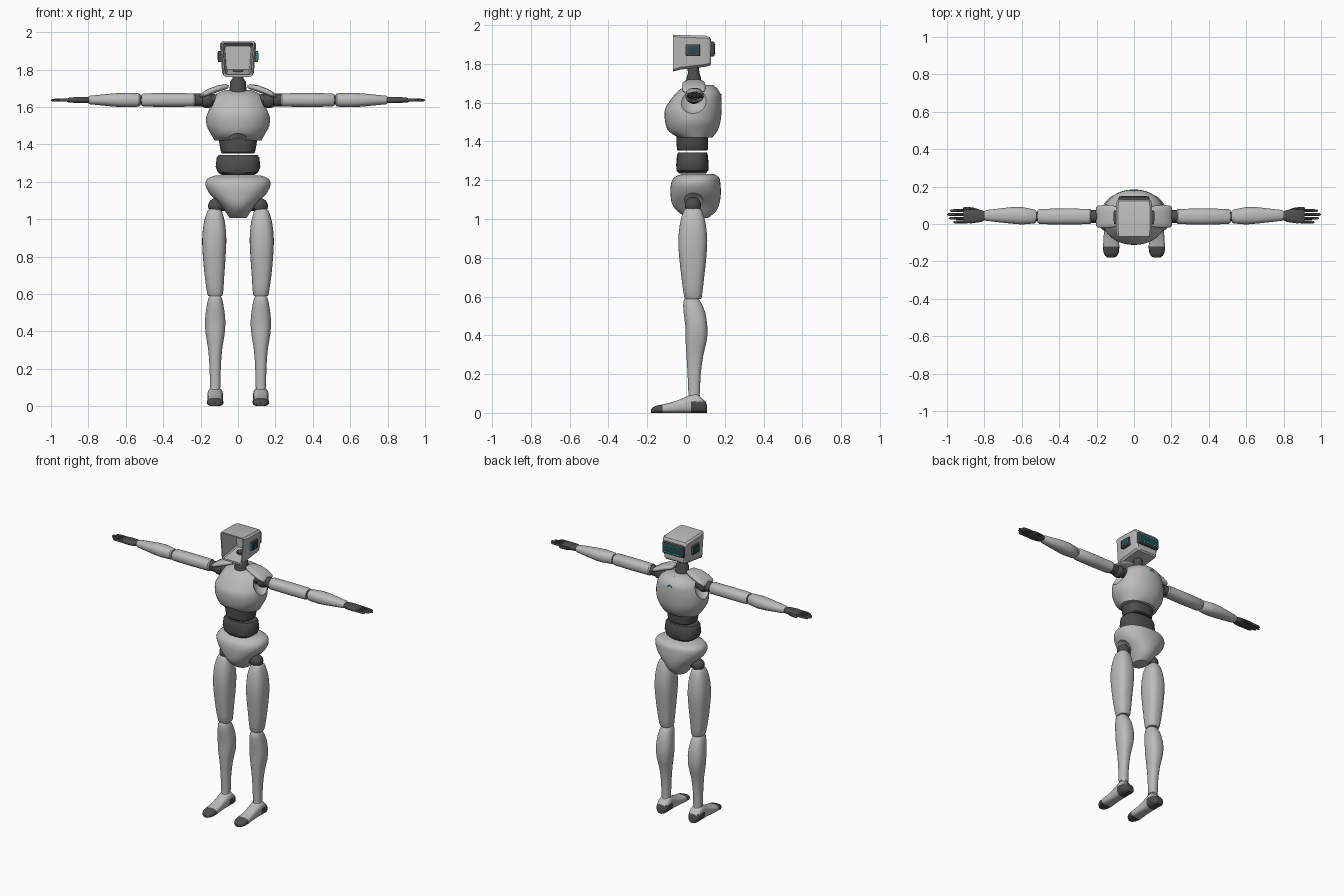
import bpy, bmesh, math
from mathutils import Vector

if "Cube" in bpy.data.objects:
    bpy.data.objects.remove(bpy.data.objects["Cube"])


def material(name, rgb):
    m = bpy.data.materials.new(name)
    m.diffuse_color = (*rgb, 1)
    m.use_nodes = True
    m.node_tree.nodes["Principled BSDF"].inputs["Base Color"].default_value = m.diffuse_color
    return m


SHELL = material("light grey shell", (0.50, 0.50, 0.50))
DARK = material("dark grey joint", (0.075, 0.075, 0.075))
GLASS = material("dark teal glass", (0.02, 0.07, 0.075))
CYAN = material("cyan light", (0.0, 0.55, 0.65))


def finish(name, bm, mat, angle=35):
    bmesh.ops.recalc_face_normals(bm, faces=bm.faces)
    me = bpy.data.meshes.new(name)
    bm.to_mesh(me)
    bm.free()
    ob = bpy.data.objects.new(name, me)
    bpy.context.collection.objects.link(ob)
    me.materials.append(mat)
    smooth(ob, angle)
    return ob


def smooth(ob, angle=35):
    bpy.ops.object.select_all(action='DESELECT')
    ob.select_set(True)
    bpy.context.view_layer.objects.active = ob
    bpy.ops.object.shade_smooth_by_angle(angle=math.radians(angle))


def spline(rings, steps):
    """Smooth in-between rings (Catmull-Rom)."""
    out = []
    for i in range(len(rings) - 1):
        a, b, c, d = (rings[max(i - 1, 0)], rings[i], rings[i + 1],
                      rings[min(i + 2, len(rings) - 1)])
        for k in range(steps):
            t = k / steps
            out.append([0.5 * (2 * q + (r - p) * t + (2 * p - 5 * q + 4 * r - s) * t * t
                               + (3 * q - p - 3 * r + s) * t ** 3)
                        for p, q, r, s in zip(a, b, c, d)])
    return out + [list(rings[-1])]


def skin(bm, loops, cap_start=True, cap_end=True):
    vs = [[bm.verts.new(p) for p in loop] for loop in loops]
    n = len(vs[0])
    for a, b in zip(vs, vs[1:]):
        for i in range(n):
            j = (i + 1) % n
            bm.faces.new((a[i], a[j], b[j], b[i]))
    if cap_start:
        bm.faces.new(vs[0])
    if cap_end:
        bm.faces.new(vs[-1])


def loft(name, axis, rings, mat, n=24, power=2, steps=1):
    """Rings of (position on axis, centre u, centre v, radius u, radius v)."""
    loops = []
    for t, cu, cv, ru, rv in (spline(rings, steps) if steps > 1 else rings):
        loop = []
        for i in range(n):
            a = math.tau * (i + 0.5) / n
            c, s = math.cos(a), math.sin(a)
            u = cu + ru * math.copysign(abs(c) ** (2 / power), c)
            v = cv + rv * math.copysign(abs(s) ** (2 / power), s)
            loop.append({'x': (t, u, v), 'y': (u, t, v), 'z': (u, v, t)}[axis])
        loops.append(loop)
    bm = bmesh.new()
    skin(bm, loops)
    return finish(name, bm, mat)


def ball(name, c, r, mat):
    bm = bmesh.new()
    bmesh.ops.create_uvsphere(bm, u_segments=32, v_segments=16, radius=r)
    bmesh.ops.translate(bm, vec=Vector(c), verts=bm.verts)
    return finish(name, bm, mat)


def box(name, c, size, mat, bevel=0.0):
    bm = bmesh.new()
    bmesh.ops.create_cube(bm, size=1)
    for v in bm.verts:
        v.co = Vector([v.co[i] * size[i] + c[i] for i in range(3)])
    if bevel:
        bmesh.ops.bevel(bm, geom=bm.edges[:], offset=bevel, segments=2, affect='EDGES', profile=0.5)
    return finish(name, bm, mat)


def carve(ob, c, r):
    """Cut a spherical socket out of a shell."""
    cutter = ball("socket_cutter", c, r, SHELL)
    cutter.hide_render = True
    mod = ob.modifiers.new("socket", 'BOOLEAN')
    mod.operation, mod.object, mod.solver = 'DIFFERENCE', cutter, 'EXACT'
    bpy.context.view_layer.objects.active = ob
    bpy.ops.object.modifier_apply(modifier=mod.name)
    bpy.data.objects.remove(cutter, do_unlink=True)
    smooth(ob)


# Chest shell, with arm sockets and an arch at the waist
chest = loft("chest", 'z', [
    (1.42, 0, .045, .125, .09), (1.45, 0, .035, .142, .125), (1.50, 0, .035, .168, .143),
    (1.56, 0, .037, .172, .147), (1.60, 0, .047, .162, .137), (1.64, 0, .06, .145, .12),
    (1.67, 0, .068, .115, .095), (1.69, 0, .08, .07, .06)], SHELL, 40, 2.1, 3)
for s in (-1, 1):
    carve(chest, (s * .195, .036, 1.625), .085)
carve(chest, (0, -.11, 1.365), .095)

# Waist bands
loft("upper_waist", 'z', [(1.352, 0, .033, .085, .074), (1.358, 0, .033, .091, .08),
                          (1.39, 0, .033, .098, .082), (1.435, 0, .033, .104, .082)], DARK, 32, 2.5)
loft("lower_waist", 'z', [(1.235, 0, .033, .085, .07), (1.25, 0, .033, .108, .082),
                          (1.28, 0, .033, .12, .084), (1.33, 0, .033, .114, .08),
                          (1.342, 0, .033, .105, .074)], DARK, 32, 2.5)

# Pelvis shell with leg sockets
pelvis = loft("pelvis", 'z', [
    (1.005, 0, .06, .045, .055), (1.04, 0, .055, .068, .10), (1.08, 0, .05, .10, .123),
    (1.13, 0, .05, .148, .13), (1.18, 0, .05, .174, .128), (1.215, 0, .055, .165, .115),
    (1.232, 0, .06, .125, .08)], SHELL, 40, 2.2, 3)
for s in (-1, 1):
    carve(pelvis, (s * .165, .036, 1.045), .09)

# Neck
loft("neck", 'z', [(1.66, 0, .04, .05, .05), (1.70, 0, .04, .045, .042),
                   (1.735, 0, .04, .042, .036), (1.75, 0, .04, .03, .03),
                   (1.80, 0, .035, .028, .03)], DARK)


# Head shell: chamfered box, hollow and open at the -y side
def head_ring(y, top, bottom, z0, z1, ch):
    half = [(bottom - ch, z0), (bottom, z0 + ch), (top, z1 - ch), (top - ch, z1)]
    return [(x, y, z) for x, z in half + [(-x, z) for x, z in reversed(half)]]


bm = bmesh.new()
skin(bm, [head_ring(.075, .07, .062, 1.80, 1.925, .008),
          head_ring(-.067, .082, .07, 1.772, 1.942, .006),
          head_ring(-.067, .089, .077, 1.76, 1.95, .008),
          head_ring(-.03, .097, .085, 1.77, 1.949, .012),
          head_ring(.10, .097, .085, 1.785, 1.945, .012),
          head_ring(.122, .092, .08, 1.79, 1.938, .012),
          head_ring(.13, .085, .072, 1.80, 1.925, .012)])
finish("head", bm, SHELL, 25)

# Visor with glass and light strips
box("visor_frame", (0, .133, 1.876), (.164, .03, .078), DARK, .008)
box("visor_glass", (0, .148, 1.876), (.14, .004, .052), GLASS)
for z in (1.853, 1.899):
    box("visor_light_strip", (0, .149, z), (.13, .004, .004), CYAN)

# Ear panels
for s in (-1, 1):
    box("ear_panel", (s * .098, .036, 1.87), (.018, .072, .06), DARK, .004)
    box("ear_glass", (s * .107, .038, 1.87), (.003, .05, .04), GLASS)
box("ear_light", (.103, -.001, 1.87), (.008, .004, .05), CYAN)

# Chest light ring
bpy.ops.mesh.primitive_torus_add(location=(0, .177, 1.625), rotation=(math.radians(82), 0, 0),
                                 major_radius=.017, minor_radius=.004,
                                 major_segments=24, minor_segments=8)
ring = bpy.context.object
ring.name = "chest_light"
ring.data.materials.append(CYAN)
smooth(ring)


# Arms
AY, AZ = .04, 1.637
for s in (-1, 1):
    def limb(name, rings, mat, n=24, power=2, steps=1):
        return loft(name, 'x', [(s * r[0], *r[1:]) for r in rings], mat, n, power, steps)

    limb("shoulder_plate", [(.052, .04, 1.708, .03, .008), (.065, .04, 1.708, .042, .014),
                            (.11, .04, 1.697, .058, .018), (.16, .04, 1.678, .062, .018),
                            (.195, .04, 1.662, .058, .013), (.203, .04, 1.657, .05, .006)],
         SHELL, 24, 3)
    ball("shoulder_ball", (s * .165, AY, 1.635), .042, DARK)
    limb("shoulder_joint", [(.10, AY, AZ, .03, .03), (.19, AY, AZ, .034, .034),
                            (.24, AY, AZ, .034, .034)], DARK)
    limb("upper_arm", [(.228, AY, AZ, .034, .03), (.236, AY, AZ, .041, .036),
                       (.37, AY, AZ, .043, .037), (.505, AY, AZ, .041, .036),
                       (.515, AY, AZ, .034, .03)], SHELL, 24, 2.4)
    limb("elbow", [(.50, AY, AZ, .025, .025), (.54, AY, AZ, .025, .025)], DARK, 16)
    limb("forearm", [(.522, AY, AZ, .03, .03), (.53, AY, AZ, .037, .036),
                     (.60, .044, AZ, .047, .039), (.66, .046, AZ, .044, .036),
                     (.79, .046, AZ, .029, .023), (.80, .046, AZ, .024, .018)], SHELL, 24, 2.3)
    # Hand
    limb("palm", [(.795, .044, AZ, .022, .015), (.82, .043, AZ, .033, .017),
                  (.87, .041, AZ, .038, .016), (.905, .041, AZ, .036, .012),
                  (.912, .041, AZ, .032, .008)], DARK, 16, 3)
    for i, tip in enumerate((.965, .988, 1.0, .985)):
        y = .01 + i * .0205
        limb("finger", [(.89, y, AZ, .008, .009), (.94, y, AZ, .0085, .009),
                        (tip - .008, y, AZ - .001, .0075, .007),
                        (tip, y, AZ - .002, .003, .003)], DARK, 10)
    limb("thumb", [(.825, .065, AZ, .012, .011), (.86, .079, AZ - .004, .010, .010),
                   (.905, .084, AZ - .006, .008, .008), (.915, .084, AZ - .006, .003, .003)], DARK, 10)

# Legs
for s in (-1, 1):
    X = s * .122
    ball("hip_ball", (s * .118, .036, 1.07), .042, DARK)
    loft("hip_joint", 'x', [(s * .04, .036, 1.08, .03, .03), (s * .12, .036, 1.07, .034, .034)], DARK)
    loft("thigh", 'z', [(.588, X, .037, .032, .038), (.60, X, .036, .042, .046),
                        (.70, s * .126, .035, .053, .059), (.80, s * .127, .035, .061, .070),
                        (.89, s * .127, .035, .065, .075), (.98, s * .126, .035, .057, .066),
                        (1.04, s * .125, .035, .040, .048), (1.055, s * .125, .035, .028, .034)],
         SHELL, 28, 2.6, 2)
    loft("knee", 'z', [(.56, X, .033, .026, .028), (.62, X, .033, .026, .028)], DARK, 16)
    loft("shin", 'z', [(.10, X, .042, .028, .030), (.20, X, .042, .030, .034),
                       (.30, X, .046, .037, .044), (.38, X, .053, .050, .056),
                       (.45, X, .053, .055, .057), (.52, X, .043, .048, .056),
                       (.575, X, .030, .037, .044), (.592, X, .026, .026, .030)],
         SHELL, 28, 2.4, 2)
    loft("ankle", 'z', [(.06, X, .042, .03, .034), (.105, X, .042, .025, .027)], SHELL)
    # Foot with dark toe cap and heel
    profile = [(.108, .04, .022), (.10, .06, .034), (.085, .072, .040), (.07, .09, .042),
               (.05, .10, .042), (.025, .094, .041), (0, .083, .040), (-.04, .066, .039),
               (-.08, .053, .041), (-.12, .044, .044), (-.15, .038, .042),
               (-.17, .030, .032), (-.18, .018, .018)]
    foot = loft("foot", 'y', [(y, X, h / 2, w, h / 2) for y, h, w in profile], SHELL, 28, 2.8)
    foot.data.materials.append(DARK)
    for f in foot.data.polygons:
        heel = f.center.y > .025 and f.center.z < .06
        f.material_index = 1 if f.center.y < -.12 or heel else 0
